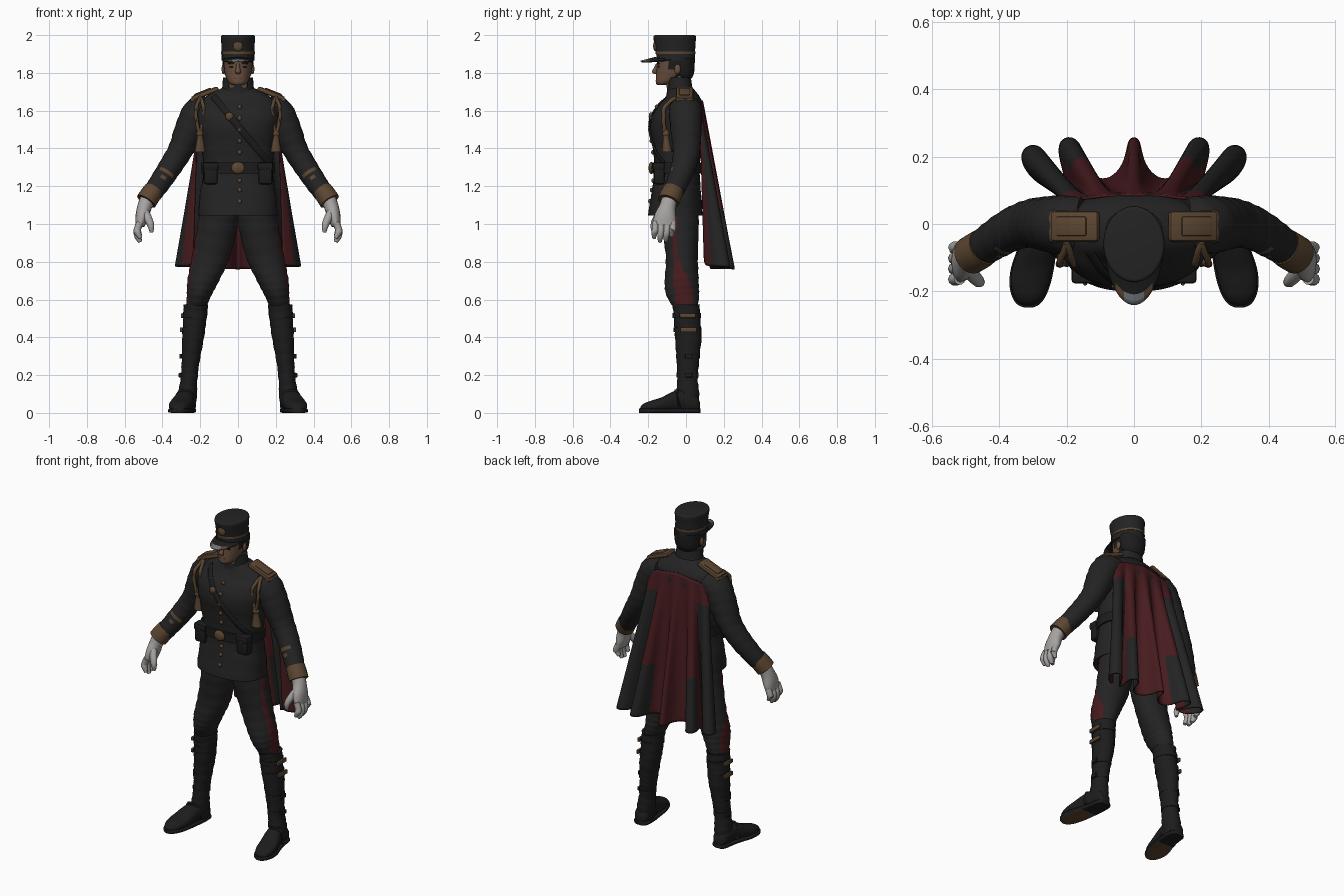
import bpy, bmesh
from math import sin, cos, pi, radians
from mathutils import Vector, Matrix

if "Cube" in bpy.data.objects:
    bpy.data.objects.remove(bpy.data.objects["Cube"], do_unlink=True)


def material(name, r, g, b):
    m = bpy.data.materials.new(name)
    m.use_nodes = True
    m.diffuse_color = (r, g, b, 1)
    bsdf = m.node_tree.nodes["Principled BSDF"]
    bsdf.inputs["Base Color"].default_value = (r, g, b, 1)
    bsdf.inputs["Roughness"].default_value = 0.8
    return m


CLOTH = material("black_cloth", .017, .017, .017)
LEATHER = material("black_leather", .012, .012, .012)
RED = material("dark_red", .062, .011, .013)
GOLD = material("dull_gold", .108, .062, .031)
SKIN = material("skin", .135, .076, .046)
GLOVE = material("white_glove", .38, .365, .355)
STEEL = material("visor_sheen", .17, .18, .19)


def finish(name, bm, mats, mirror, angle=50):
    bmesh.ops.recalc_face_normals(bm, faces=bm.faces)
    me = bpy.data.meshes.new(name)
    bm.to_mesh(me)
    bm.free()
    me.shade_smooth()
    me.set_sharp_from_angle(angle=radians(angle))
    for m in mats:
        me.materials.append(m)
    ob = bpy.data.objects.new(name, me)
    bpy.context.scene.collection.objects.link(ob)
    if mirror:
        ob.modifiers.new("mirror", "MIRROR")
    return ob


def skin_rows(name, rows, mats, closed=True, mirror=False, rule=None):
    """Skin a list of point rows; rule(centre, row, column) picks a material."""
    bm = bmesh.new()
    vs = [[bm.verts.new(p) for p in r] for r in rows]
    n = len(rows[0])
    for i in range(len(rows) - 1):
        for j in range(n if closed else n - 1):
            k = (j + 1) % n
            f = bm.faces.new((vs[i][j], vs[i][k], vs[i + 1][k], vs[i + 1][j]))
            if rule:
                f.material_index = rule(f.calc_center_median(), i, j)
    if closed:
        bm.faces.new(vs[0])
        bm.faces.new(vs[-1])
    return finish(name, bm, mats, mirror)


def resample(pts, n):
    """Smooth curve through tuples, n steps per span."""
    P = [Vector(p) for p in pts]
    P = [P[0]] + P + [P[-1]]
    out = []
    for a, b, c, d in zip(P, P[1:], P[2:], P[3:]):
        for i in range(n):
            t = i / n
            out.append(.5 * (2 * b + (c - a) * t + (2 * a - 5 * b + 4 * c - d) * t**2
                             + (3 * b - a - 3 * c + d) * t**3))
    return out + [P[-1]]


def loft(name, pts, mats, axis=None, ref=(0, 1, 0), power=2, steps=4, sides=24,
         ripple=0, **kw):
    """Sweep ellipses (x, y, z, radius_a, radius_b) along a path."""
    R = resample(pts, steps)
    rows = []
    for i, p in enumerate(R):
        c = Vector(p[:3])
        t = Vector(axis) if axis else Vector(R[min(i + 1, len(R) - 1)][:3]) - Vector(R[max(i - 1, 0)][:3])
        t.normalize()
        b = Vector(ref)
        b = (b - b.dot(t) * t).normalized()
        a = b.cross(t)
        row = []
        for j in range(sides):
            th = 2 * pi * j / sides
            u, v = [(abs(w) ** (2 / power)) * (1 if w > 0 else -1) for w in (cos(th), sin(th))]
            k = 1 + ripple * sin(i * 1.9 + 2 * sin(th + .6))
            row.append(c + k * (a * u * p[3] + b * v * p[4]))
        rows.append(row)
    return skin_rows(name, rows, mats, **kw)


def box(name, loc, size, mat, bevel=.006, tilt=0, mirror=False):
    bm = bmesh.new()
    bmesh.ops.create_cube(bm, size=1, matrix=Matrix.Translation(loc)
                          @ Matrix.Rotation(tilt, 4, 'Y') @ Matrix.Diagonal((*size, 1)))
    bmesh.ops.bevel(bm, geom=bm.edges[:], offset=bevel, segments=2, affect='EDGES', profile=.5)
    return finish(name, bm, [mat], mirror, 40)


def ball(name, loc, size, mat, mirror=False):
    bm = bmesh.new()
    bmesh.ops.create_uvsphere(bm, u_segments=16, v_segments=10, radius=1,
                              matrix=Matrix.Translation(loc) @ Matrix.Diagonal((*size, 1)))
    return finish(name, bm, [mat], mirror)


UP = (0, 0, 1)

# Jacket
TORSO = [(0, -.057, 1.045, .21, .145), (0, -.052, 1.15, .203, .133), (0, -.048, 1.28, .183, .12),
         (0, -.047, 1.4, .193, .128), (0, -.05, 1.52, .213, .14), (0, -.036, 1.6, .22, .13),
         (0, -.018, 1.66, .19, .098), (0, -.022, 1.7, .125, .075), (0, -.025, 1.72, .085, .06)]
loft("jacket", TORSO, [CLOTH], axis=UP, power=2.4, sides=40, ripple=.008)
TORSO_FINE = resample(TORSO, 8)


def front(x, z):
    """Depth of the jacket front at x, z."""
    p = min(TORSO_FINE, key=lambda q: abs(q[2] - z))
    return p[1] - p[4] * max(0, 1 - abs(x / p[3]) ** 2.4) ** (1 / 2.4)


loft("collar", [(0, -.03, 1.67, .105, .075), (0, -.033, 1.715, .085, .068), (0, -.04, 1.775, .08, .066)],
     [CLOTH], axis=UP)
box("collar_tab", (.035, -.097, 1.735), (.03, .012, .03), GOLD, .004, mirror=True)
for i, z in enumerate((1.62, 1.56, 1.5, 1.44, 1.38, 1.23, 1.18, 1.12)):
    ball(f"button_{i + 1}", (.008, front(0, z) - .002, z), (.012, .009, .012), GOLD)

# Belt, buckle, pouches and cross strap
loft("belt", [(0, -.048, 1.268, .193, .132), (0, -.048, 1.325, .194, .134)], [LEATHER],
     axis=UP, power=2.4, steps=1, sides=40)
ball("belt_buckle", (0, -.184, 1.297), (.036, .014, .032), GOLD)
box("belt_pouch", (.145, -.142, 1.265), (.075, .06, .11), LEATHER, .014, mirror=True)
box("pouch_flap", (.145, -.145, 1.305), (.083, .064, .045), LEATHER, .012, mirror=True)
ball("pouch_stud", (.145, -.177, 1.29), (.006, .006, .006), GOLD, mirror=True)
strap = []
for i in range(10):
    x = -.13 + .033 * i
    z = 1.675 - 1.2 * (x + .13)
    strap.append((x, front(x, z) - .003, z, .018, .007))
loft("cross_strap", strap, [LEATHER], steps=2, sides=12)
ball("strap_badge", (-.045, front(-.045, 1.57) - .008, 1.57), (.022, .012, .022), GOLD)

# Epaulets, cords and tassels
box("epaulet", (.175, -.007, 1.69), (.155, .092, .026), GOLD, .012, .38, True)
box("epaulet_pad", (.185, -.007, 1.695), (.1, .06, .022), GOLD, .008, .38, True)
box("epaulet_edge", (.238, -.007, 1.655), (.03, .098, .028), GOLD, .012, .6, True)
for side, x in (("inner", .182), ("outer", .22)):
    loft(f"{side}_cord", [(.2, -.055, 1.67, .01, .01), (x, -.112, 1.62, .011, .01),
                          (x, -.118, 1.55, .011, .01), (.2, -.112, 1.47, .011, .01)],
         [GOLD], ref=(1, 0, 0), sides=8, ripple=.15, mirror=True)
loft("tassel", [(.2, -.108, 1.5, .014, .014), (.2, -.107, 1.475, .023, .021), (.2, -.106, 1.46, .017, .016),
                (.2, -.1, 1.38, .03, .027)], [GOLD], axis=UP, sides=12, mirror=True)

# Sleeves with braid marks, cuffs and gloves
loft("sleeve", [(.15, 0, 1.625, .05, .08), (.205, -.003, 1.595, .083, .087), (.255, 0, 1.5, .08, .082),
                (.305, .002, 1.39, .066, .072), (.36, -.015, 1.3, .061, .065), (.42, -.05, 1.21, .056, .058),
                (.465, -.08, 1.145, .05, .052)], [CLOTH, GOLD], steps=6, ripple=.02, mirror=True,
     rule=lambda p, i, j: int(i in (26, 28) and p.y < -.07 - .013 * (i - 26)))
loft("cuff", [(.445, -.067, 1.18, .053, .056), (.463, -.079, 1.155, .055, .058),
              (.486, -.093, 1.12, .056, .057)], [GOLD], mirror=True)
loft("glove_palm", [(.48, -.088, 1.13, .04, .042), (.495, -.098, 1.09, .038, .044),
                    (.508, -.11, 1.04, .035, .058), (.52, -.115, .99, .024, .06)], [GLOVE],
     sides=16, mirror=True)
for i in range(4):
    y, low = -.163 + .031 * i, (.925, .905, .91, .935)[i]
    loft(f"glove_finger_{i + 1}", [(.518, y, 1.01, .018, .018), (.533, y, .97, .019, .018),
                                   (.531, y - .004, low + .03, .018, .017), (.517, y - .006, low, .01, .01)],
         [GLOVE], sides=10, mirror=True)
loft("glove_thumb", [(.5, -.125, 1.07, .024, .022), (.477, -.155, 1.03, .022, .02),
                     (.461, -.172, .99, .018, .017), (.458, -.172, .955, .009, .009)], [GLOVE],
     sides=10, mirror=True)


# Trousers with a side stripe widening at the knee
def stripe(p, i, j):
    wide = max(.012, .047 - .25 * max(0, p.z - .68))
    middle = max(-.06, -.01 - .25 * max(0, p.z - .64))
    return int(p.x > .1 + .3 * (1.05 - p.z) and abs(p.y - middle) < wide)


loft("trouser_leg", [(.098, -.035, 1.12, .098, .1), (.107, -.03, 1, .105, .097), (.145, -.022, .82, .1, .085),
                     (.184, -.023, .7, .084, .09), (.205, -.018, .625, .066, .087), (.225, 0, .55, .052, .062)],
     [CLOTH, RED], axis=UP, steps=7, sides=48, ripple=.02, mirror=True, rule=stripe)

# Boots with straps and buckles
BOOT = [(.223, 0, .575, .065, .072), (.228, .005, .5, .062, .07), (.238, .012, .4, .058, .07),
        (.25, .01, .28, .048, .06), (.26, .008, .18, .044, .054), (.267, .01, .1, .05, .06),
        (.27, .012, .02, .045, .055)]
loft("boot_shaft", BOOT, [LEATHER], axis=UP, steps=6, ripple=.025, mirror=True)
for i, (z, x, y, r) in enumerate(((.515, .229, .004, .069), (.44, .236, .008, .066),
                                  (.3, .25, .01, .056), (.2, .258, .009, .051))):
    loft(f"boot_strap_{i + 1}", [(x, y, z - .013, r - .005, r + .007), (x, y, z + .013, r - .005, r + .007)],
         [LEATHER], axis=UP, steps=1, mirror=True)
    box(f"boot_buckle_{i + 1}", (x + r - .002, y + .005, z), (.014, .085 if i < 2 else .04, .024),
        GOLD if i < 2 else LEATHER, .004, mirror=True)
FOOT = [(.074, .272, .022, .05), (.055, .272, .043, .09), (-.01, .276, .049, .12), (-.07, .288, .054, .108),
        (-.13, .302, .06, .078), (-.18, .31, .056, .062), (-.215, .313, .044, .05), (-.235, .314, .028, .036),
        (-.243, .314, .01, .02)]
loft("shoe", [(x, y, .012 + h / 2 - .008, w, h / 2) for y, x, w, h in FOOT], [LEATHER],
     axis=(0, 1, 0), ref=UP, power=2.3, mirror=True)
loft("sole", [(x, y * 1.02, .012, w + .004, .012) for y, x, w, h in FOOT], [LEATHER, GOLD],
     axis=(0, 1, 0), ref=UP, power=5, mirror=True, rule=lambda p, i, j: int(p.z < .003 and p.y < -.06))
loft("instep_strap", [(.285, -.035, .03, .055, .012), (.285, -.045, .08, .052, .012), (.285, -.05, .124, .028, .012)],
     [LEATHER], axis=UP, sides=16, mirror=True)

# Head: face, hair at the back, features
loft("head", [(0, -.12, 1.735, .028, .032), (0, -.105, 1.75, .05, .055), (0, -.07, 1.79, .068, .088),
              (0, -.057, 1.83, .076, .098), (0, -.053, 1.885, .081, .1)], [SKIN, LEATHER], axis=UP,
     sides=32, rule=lambda p, i, j: int(p.y > -.05 or (p.y > -.09 and p.z > 1.82)))
loft("neck", [(0, -.04, 1.7, .06, .055), (0, -.04, 1.81, .06, .06)], [SKIN], axis=UP, steps=1)
loft("back_hair", [(0, -.005, 1.765, .05, .03), (0, -.012, 1.8, .074, .055), (0, -.015, 1.88, .085, .062)],
     [LEATHER], axis=UP)
loft("nose", [(0, -.15, 1.85, .009, .008), (0, -.16, 1.825, .011, .011), (0, -.167, 1.805, .015, .014),
              (0, -.158, 1.793, .01, .008)], [SKIN], axis=UP, sides=12)
ball("ear", (.078, -.045, 1.82), (.009, .017, .026), SKIN, mirror=True)
box("eye", (.033, -.145, 1.833), (.026, .009, .007), LEATHER, .002, mirror=True)
box("brow", (.035, -.146, 1.851), (.036, .009, .008), LEATHER, .002, .1, True)
box("mouth", (0, -.154, 1.772), (.036, .009, .004), LEATHER, .001)

# Cap with braid, badge and visor
loft("cap", [(0, -.055, 1.865, .087, .102), (0, -.055, 1.905, .086, .103), (0, -.058, 1.95, .088, .108),
             (0, -.06, 1.985, .091, .113), (0, -.06, 1.997, .088, .11), (0, -.06, 2, .08, .102)],
     [CLOTH], axis=UP, steps=3, sides=40)
loft("cap_braid", [(0, -.055, 1.9, .089, .106), (0, -.055, 1.912, .089, .106)], [GOLD], axis=UP,
     steps=1, sides=40)
ball("cap_badge", (0, -.162, 1.942), (.026, .012, .028), GOLD)
visor = []
for i in range(6):
    r = i / 5
    arc = [pi * (1.08 + .84 * j / 32) for j in range(33)]
    visor.append([(.09 * cos(a), -.055 + .106 * sin(a) - .08 * r * max(0, -sin(a) - .2) / .8,
                   1.885 - .02 * r * -sin(a) - .012 * abs(cos(a))) for a in arc])
ob = skin_rows("cap_visor", visor, [LEATHER, STEEL, GOLD], closed=False,
               rule=lambda p, i, j: 0 if i < 3 else 1 if abs(p.x) < .03 else 2 if abs(p.x) < .055 else 0)
ob.modifiers.new("thickness", "SOLIDIFY").thickness = .007

# Cape: straight top edge spreading into a hem of rounded folds
HEM = [(0, .262), (.02, .25), (.026, .19), (.06, .14), (.105, .13), (.14, .165), (.153, .235), (.185, .265),
       (.225, .25), (.226, .2), (.2, .12), (.222, .14), (.255, .205), (.285, .24), (.328, .232), (.342, .19),
       (.305, .13), (.24, .095)]
LAST = len(HEM) - 1
cape = []
for r in range(15):
    t = r / 14
    half = []
    for i, (hx, hy) in enumerate(HEM):
        k = i / LAST
        start = Vector((.215 * k, .09 - .02 * k * k, 1.655 - .035 * k))
        half.append(start.lerp(Vector((hx, hy, .76 + .018 * k)), t))
    cape.append([Vector((-p.x, p.y, p.z)) for p in half[:0:-1]] + half)


def cape_colour(p, i, j):
    k = abs(j - LAST + .5)
    return int((10 < k < 16 and p.z < 1.48) or (5 < k < 9 and p.z < 1.05))


ob = skin_rows("cape", cape, [RED, CLOTH], closed=False, rule=cape_colour)
ob.modifiers.new("smooth", "SUBSURF").levels = 2
ob.modifiers["smooth"].render_levels = 2
ob.modifiers.new("thickness", "SOLIDIFY").thickness = .008
